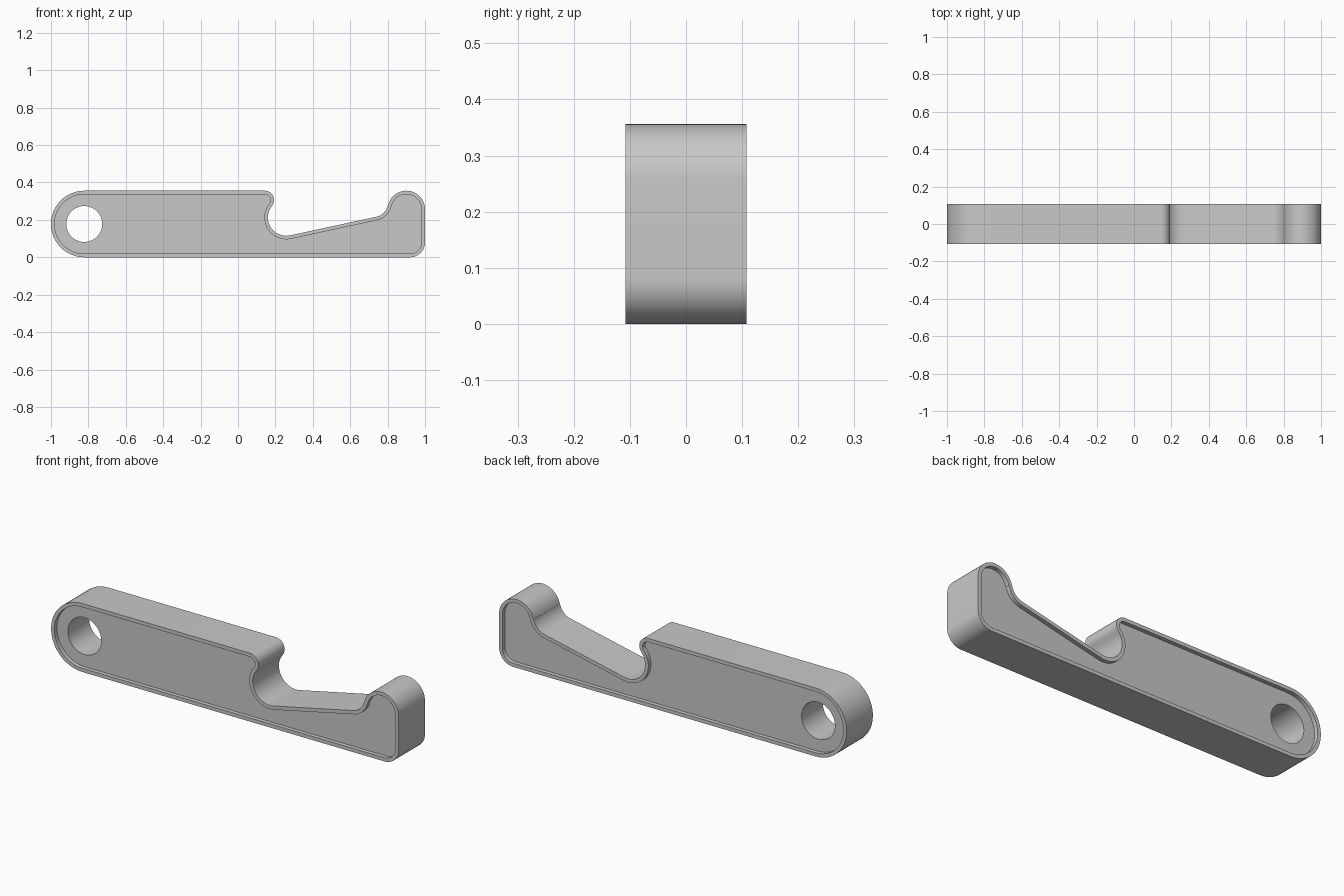
import bpy
import bmesh
from math import cos, sin, radians, pi

if "Cube" in bpy.data.objects:
    bpy.data.objects.remove(bpy.data.objects["Cube"], do_unlink=True)

HALF = 0.108     # half thickness of the rim
FLOOR = 0.087    # half thickness at the recessed panels
RIM = 0.019      # rim width

# Outline arcs: centre x, centre z, radius, start and end angle, side (1 convex, -1 concave)
ARCS = [
    (-0.822, 0.178, 0.178, 90, 270, 1),       # round handle end
    (0.92, 0.08, 0.08, -90, 0, 1),            # lower corner
    (0.90, 0.256, 0.10, 0, 167.6, 1),         # tip
    (0.723, 0.295, 0.08, -12.4, -77.8, -1),   # hollow behind the tip
    (0.258, 0.213, 0.098, -77.8, -219, -1),   # notch
    (0.143, 0.306, 0.05, -39, 90, 1),         # lip
]


def arc(x, z, r, start, end, steps):
    angles = [radians(start + (end - start) * i / steps) for i in range(steps + 1)]
    return [(x + r * cos(a), z + r * sin(a)) for a in angles]


def outline(inset):
    points = []
    for x, z, r, start, end, side in ARCS:
        points += arc(x, z, r - side * inset, start, end, 24)
    return points


bm = bmesh.new()


def ring(points, y):
    return [bm.verts.new((x, y, z)) for x, z in points]


def bridge(a, b):
    for i in range(len(a)):
        bm.faces.new((a[i - 1], a[i], b[i], b[i - 1]))


def loop_edges(verts):
    return [bm.edges.get((verts[i - 1], verts[i])) for i in range(len(verts))]


# Rim, recess wall and pierced panel on each face
hole_points = arc(-0.822, 0.178, 0.096, 0, 360, 64)[:-1]
outers, holes = [], []
for side in (-1, 1):
    outer = ring(outline(0), side * HALF)
    inner = ring(outline(RIM), side * HALF)
    panel = ring(outline(RIM), side * FLOOR)
    hole = ring(hole_points, side * FLOOR)
    bridge(outer, inner)
    bridge(inner, panel)
    outers.append(outer)
    holes.append(hole)
    for i in range(len(hole)):
        bm.edges.new((hole[i - 1], hole[i]))
    bmesh.ops.triangle_fill(bm, use_beauty=True, use_dissolve=False,
                            edges=loop_edges(panel) + loop_edges(hole),
                            normal=(0, side, 0))

# Outer wall and hole wall
bridge(*outers)
bridge(*holes)
bmesh.ops.remove_doubles(bm, verts=bm.verts, dist=0.00001)
bmesh.ops.recalc_face_normals(bm, faces=bm.faces)

mesh = bpy.data.meshes.new("notched_handle")
bm.to_mesh(mesh)
bm.free()
handle = bpy.data.objects.new("notched_handle", mesh)
bpy.context.collection.objects.link(handle)

# Plain grey
grey = bpy.data.materials.new("grey")
grey.use_nodes = True
colour = (0.58, 0.58, 0.58, 1)
grey.diffuse_color = colour
grey.node_tree.nodes["Principled BSDF"].inputs["Base Color"].default_value = colour
mesh.materials.append(grey)

bpy.ops.object.select_all(action='DESELECT')
handle.select_set(True)
bpy.context.view_layer.objects.active = handle
bpy.ops.object.shade_smooth_by_angle(angle=pi / 6)
